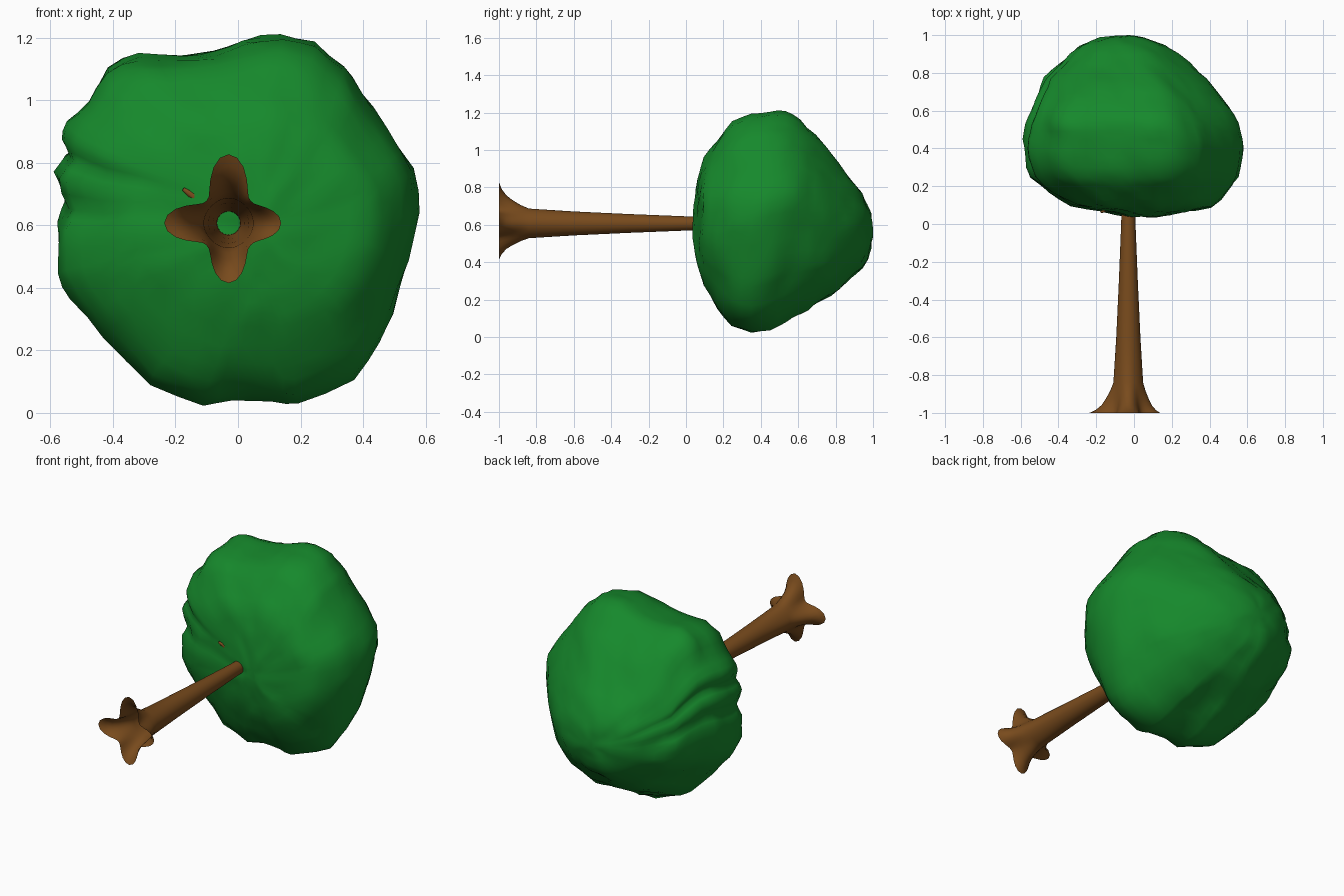
import bpy, bmesh, math
from mathutils import Vector, noise

if "Cube" in bpy.data.objects:
    bpy.data.objects.remove(bpy.data.objects["Cube"])


def material(name, rgb):
    m = bpy.data.materials.new(name)
    m.diffuse_color = (*rgb, 1)
    m.use_nodes = True
    m.node_tree.nodes["Principled BSDF"].inputs["Base Color"].default_value = m.diffuse_color
    return m


def add_object(name, bm, mat):
    me = bpy.data.meshes.new(name)
    bm.to_mesh(me)
    bm.free()
    me.materials.append(mat)
    ob = bpy.data.objects.new(name, me)
    bpy.context.collection.objects.link(ob)
    for p in me.polygons:
        p.use_smooth = True
    return ob


def loft(bm, rings):
    loops = [[bm.verts.new(p) for p in r] for r in rings]
    for a, b in zip(loops, loops[1:]):
        n = len(a)
        for i in range(n):
            j = (i + 1) % n
            bm.faces.new((a[i], a[j], b[j], b[i]))
    return loops


leaf = material("leaf_green", (0.008, 0.25, 0.025))
bark = material("bark_brown", (0.19, 0.07, 0.012))

# Crown: widest outline (x, z) seen from the front
outline = [(.147, 1.208), (.02, 1.18), (-.07, 1.155), (-.185, 1.14), (-.32, 1.145),
           (-.415, 1.09), (-.473, .99), (-.543, .92), (-.553, .875), (-.53, .82),
           (-.583, .76), (-.54, .65), (-.575, .587), (-.57, .44), (-.537, .363),
           (-.43, .24), (-.28, .075), (-.105, .01), (-.025, .033), (.118, .027),
           (.188, .005), (.374, .1), (.454, .22), (.495, .3), (.543, .49),
           (.58, .635), (.57, .77), (.48, .907), (.39, 1.03), (.342, 1.1), (.246, 1.18)]
unit = [Vector((x / .583, (z - .605) / .605)) for x, z in outline]
unit = [p for a, b in zip(unit, unit[1:] + unit[:1]) for p in (a, (a + b) / 2)]

# Crown extents along the trunk: y, x min, x max, z min, z max
spans = [(.042, .03, .09, .56, .62), (.047, -.04, .16, .44, .73), (.07, -.17, .29, .35, .85),
         (.10, -.34, .42, .27, .965), (.17, -.46, .50, .14, 1.06),
         (.25, -.56, .555, .055, 1.155), (.35, -.582, .58, .01, 1.20),
         (.45, -.58, .575, .03, 1.21), (.53, -.57, .55, .075, 1.21),
         (.61, -.54, .505, .12, 1.17), (.69, -.51, .455, .165, 1.085),
         (.77, -.475, .39, .215, .98), (.85, -.39, .295, .29, .88),
         (.94, -.29, .165, .365, .77), (.985, -.18, .06, .47, .66),
         (.995, -.09, -.03, .53, .59)]
rings = []
fine = []
for a, b in zip(spans, spans[1:]):
    fine += [a, tuple((p + q) / 2 for p, q in zip(a, b))]
for y, x0, x1, z0, z1 in fine + [spans[-1]]:
    w = min(1, (x1 - x0) / 1.1) ** 2      # rounder towards both ends
    ring = []
    for u in unit:
        v = u.normalized().lerp(u, w)
        ring.append(((x0 + x1) / 2 + v.x * (x1 - x0) / 2, y,
                     (z0 + z1) / 2 + v.y * (z1 - z0) / 2))
    rings.append(ring)
bm = bmesh.new()
loops = loft(bm, rings)
bm.faces.new(loops[0])
bm.faces.new(loops[-1])
bmesh.ops.recalc_face_normals(bm, faces=bm.faces)
bmesh.ops.smooth_vert(bm, verts=bm.verts, factor=.4, use_axis_x=True,
                      use_axis_y=True, use_axis_z=True)
bm.normal_update()
# Leafy lumps
for v in bm.verts:
    d = .014 * noise.noise(v.co * 5) + .011 * noise.noise(v.co * 13)
    v.co += v.normal * (d + .003)
    v.co.y = min(v.co.y, 1)
    v.co.z = max(v.co.z, 0)
add_object("crown", bm, leaf)

# Trunk: open tube with four root lobes at the foot
CX, CZ, N = -.03, .607, 48
tips = [.168, .22, .206, .192]            # right, top, left, bottom


def trunk_ring(y, valley, spread):
    ring = []
    for i in range(N):
        a = 2 * math.pi * i / N
        k = round(a / (math.pi / 2)) % 4
        lobe = ((1 + math.cos(4 * a)) / 2) ** 1.2
        r = valley + max(0, tips[k] - .1) * spread * lobe
        ring.append((CX + r * math.cos(a), y, CZ + r * math.sin(a)))
    return ring


profile = [(-1, .1, 1), (-.985, .097, .72), (-.96, .092, .48), (-.93, .088, .32),
           (-.885, .082, .14), (-.84, .077, .02), (-.6, .064, 0), (-.3, .05, 0),
           (0, .038, 0), (.12, .035, 0)]
bm = bmesh.new()
loft(bm, [trunk_ring(*p) for p in profile])
bmesh.ops.recalc_face_normals(bm, faces=bm.faces)
add_object("trunk", bm, bark)

# Twig tip just breaking through the underside of the crown
bm = bmesh.new()
bmesh.ops.create_cone(bm, segments=6, radius1=.03, radius2=.006, depth=.16, cap_ends=True)
axis = Vector((-.14, -.07, .108))
rot = axis.to_track_quat('Z', 'Y').to_matrix()
bmesh.ops.rotate(bm, verts=bm.verts, matrix=rot)
bmesh.ops.translate(bm, verts=bm.verts, vec=(-.115, .092, .67))
add_object("twig", bm, bark)
